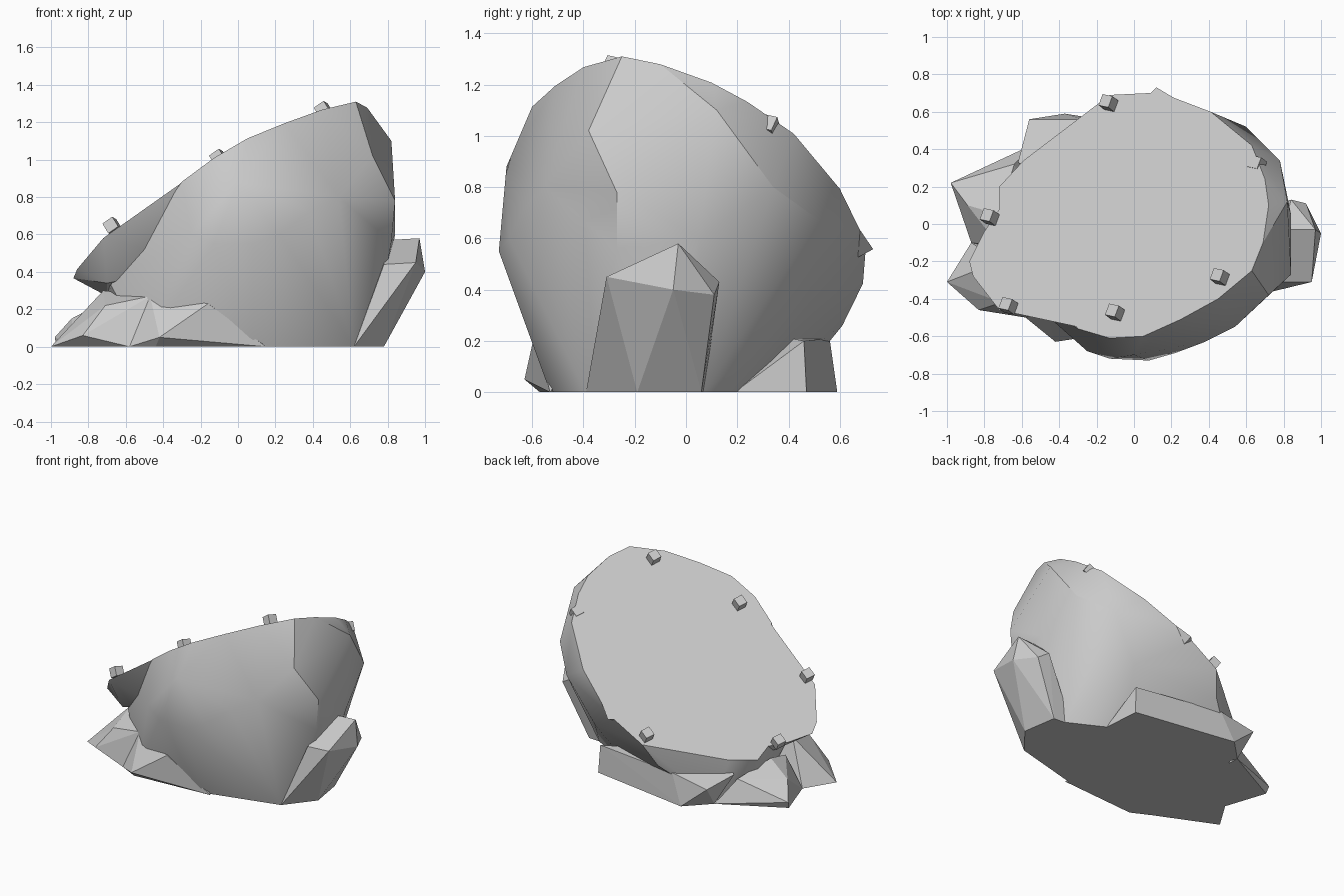
import bpy, bmesh, math
from mathutils import Vector, Matrix

if "Cube" in bpy.data.objects:
    bpy.data.objects.remove(bpy.data.objects["Cube"])

stone = bpy.data.materials.new("stone_grey")
stone.use_nodes = True
colour = (0.6, 0.6, 0.6, 1)
stone.diffuse_color = colour
stone.node_tree.nodes["Principled BSDF"].inputs["Base Color"].default_value = colour

# Sloping cut plane of the boulder
SLOPE_X, SLOPE_Y, LEVEL = 0.61, -0.45, 0.813
normal = Vector((-SLOPE_X, -SLOPE_Y, 1)).normalized()


def on_cut(x, y):
    return (x, y, LEVEL + SLOPE_X * x + SLOPE_Y * y)


def add_object(name, bm, smooth_angle=None):
    mesh = bpy.data.meshes.new(name)
    bm.to_mesh(mesh)
    bm.free()
    mesh.materials.append(stone)
    ob = bpy.data.objects.new(name, mesh)
    bpy.context.collection.objects.link(ob)
    if smooth_angle:
        bpy.ops.object.select_all(action="DESELECT")
        ob.select_set(True)
        bpy.context.view_layer.objects.active = ob
        bpy.ops.object.shade_smooth_by_angle(angle=math.radians(smooth_angle))
    return ob


def rock(name, points, smooth_angle=None):
    """Faceted stone wrapped around a few corner points."""
    bm = bmesh.new()
    for p in points:
        bm.verts.new(p)
    hull = bmesh.ops.convex_hull(bm, input=bm.verts[:])
    loose = {g for g in hull["geom_interior"] + hull["geom_unused"]
             if isinstance(g, bmesh.types.BMVert)}
    bmesh.ops.delete(bm, geom=list(loose), context="VERTS")
    bmesh.ops.dissolve_limit(bm, angle_limit=math.radians(1),
                             verts=bm.verts[:], edges=bm.edges[:])
    bmesh.ops.recalc_face_normals(bm, faces=bm.faces[:])
    return add_object(name, bm, smooth_angle)


# Main boulder: rim of the cut, bulging belly, base
rim = [(-.3, -.56), (-.13, -.61), (.05, -.6), (.25, -.51), (.45, -.4), (.63, -.25),
       (.69, -.1), (.72, .1), (.7, .24), (.63, .42), (.41, .6), (.2, .68),
       (.08, .7), (-.13, .69), (-.59, .34), (-.72, .2), (-.72, .08)]
belly = [(-.25, -.68, .6), (-.13, -.72, .55), (.08, -.73, .55), (0, -.7, .88),
         (.22, -.69, .6), (.38, -.63, .72), (.54, -.55, .8), (.67, -.42, .7),
         (.72, -.38, 1.02), (.84, -.27, .78), (.82, -.27, .56), (.82, .12, 1.1),
         (.84, .05, .6), (.78, .34, .8), (.6, .52, .67), (.4, .48, .35),
         (-.2, .61, .26), (-.16, -.57, .23), (-.47, -.45, .27), (-.68, -.3, .33),
         (-.7, .05, .2)]
base = [(.72, -.15, 0), (.62, -.39, 0), (.08, -.53, 0), (-.5, -.43, 0),
        (-.65, .1, 0), (-.5, .4, 0), (.3, .25, 0), (.65, .07, 0)]
rock("boulder", [on_cut(*p) for p in rim] + belly + base, 28)

# Thorn on the back edge of the cut
rock("rim_thorn", [on_cut(.12, .73), on_cut(.08, .69), on_cut(.22, .67),
                   (.13, .66, .52)])

# Overhanging spur at the low end of the cut
spur_rim = [(-.88, -.2), (-.86, -.28), (-.72, -.46), (-.62, -.48), (-.38, -.5),
            (-.3, -.55), (-.72, .08), (-.8, -.04)]
rock("overhang", [on_cut(*p) for p in spur_rim] +
     [(-.5, -.44, .52), (-.7, -.33, .34), (-.7, 0, .27), (-.4, -.3, .4)], 25)

# Angular stones around the foot
rock("right_end_stone", [
    (.97, -.03, .58), (.8, -.03, .57), (.95, -.31, .45), (.78, -.31, .44),
    (1, -.05, .4), (.92, .11, .38), (.84, .13, .43), (.78, -.19, 0),
    (.74, .06, 0), (.62, -.39, 0), (.6, .07, 0)])
rock("back_stone", [
    (.38, .47, 0), (.37, .46, .2), (-.37, .59, 0), (-.56, .56, .16), (-.28, .56, .21),
    (-.53, .43, 0), (-.62, .33, .2), (.4, .19, 0), (-.4, .1, 0), (-.4, .2, .25)])
rock("left_spike", [
    (-.98, .22, .05), (-.97, .2, 0), (-.87, -.1, 0), (-.89, .1, .15), (-.72, .05, .24),
    (-.64, .32, .17), (-.53, .43, 0), (-.5, 0, 0), (-.5, -.2, 0), (-.72, -.12, .2)])
rock("front_corner_stone", [
    (-1, -.31, 0), (-.83, -.46, .06), (-.71, -.42, .22), (-.72, -.2, .3),
    (-.58, -.5, 0), (-.47, -.46, .27), (-.87, -.1, 0), (-.5, -.1, 0),
    (-.4, -.4, 0)])
rock("front_stone", [
    (-.58, -.5, 0), (-.42, -.63, .05), (-.44, -.57, 0), (-.47, -.46, .27),
    (-.16, -.59, .23), (.15, -.53, 0), (-.4, -.3, 0), (-.1, -.4, .2)])

# Small studs standing on the cut face, one of them sunk into it
tilt = normal.to_track_quat("Z", "Y").to_matrix().to_4x4()
turn = Matrix.Rotation(math.radians(20), 4, "Z")
studs = [(-.12, .635, .035), (.645, .33, -.028), (.475, -.295, .035),
         (-.085, -.485, .035), (-.655, -.45, .035), (-.755, .025, .035)]
for i, (x, y, lift) in enumerate(studs):
    bm = bmesh.new()
    place = Matrix.Translation(Vector(on_cut(x, y)) + normal * lift)
    bmesh.ops.create_cube(bm, size=.065, matrix=place @ tilt @ turn)
    add_object(f"stud_{i + 1}", bm)
